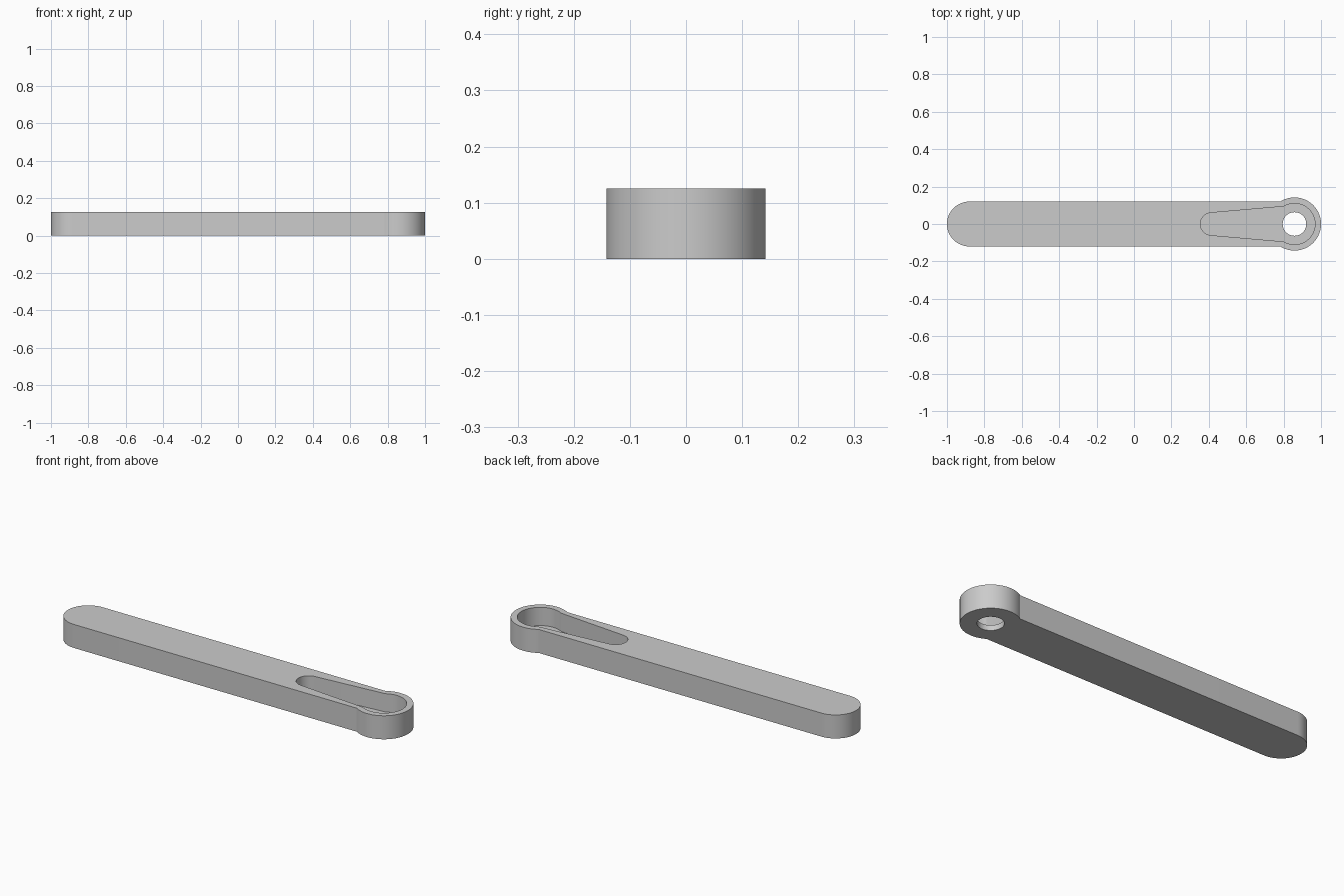
import bpy
import bmesh
from math import asin, cos, sin, pi, radians

cube = bpy.data.objects.get("Cube")
if cube:
    bpy.data.objects.remove(cube, do_unlink=True)

HEIGHT, FLOOR = 0.125, 0.028
HEAD_X = 0.858


def arc(cx, r, start, end, steps):
    return [(cx + r * cos(start + (end - start) * i / steps),
             r * sin(start + (end - start) * i / steps)) for i in range(steps + 1)]


def keyhole(tail_x, tail_r, tail_tilt, head_r, neck):
    """Round tail joined by straight sides to a larger round head."""
    tail = arc(tail_x, tail_r, pi / 2 + tail_tilt, 1.5 * pi - tail_tilt, 32)
    sweep = pi - asin(neck / head_r)
    return tail + arc(HEAD_X, head_r, -sweep, sweep, 56)


bm = bmesh.new()


def ring(points, z):
    verts = [bm.verts.new((x, y, z)) for x, y in points]
    return [bm.edges.new((v, verts[(i + 1) % len(verts)])) for i, v in enumerate(verts)]


def wall(points, z0, z1):
    """Vertical wall between two matching outlines; returns both edge loops."""
    low, high = ring(points, z0), ring(points, z1)
    for a, b in zip(low, high):
        bm.faces.new((a.verts[0], a.verts[1], b.verts[1], b.verts[0]))
    return low, high


def cap(*loops):
    edges = [e for loop in loops for e in loop]
    bmesh.ops.triangle_fill(bm, edges=edges, use_beauty=True)


# Outer side, tapered pocket and pivot hole
outer_low, outer_high = wall(keyhole(-0.88, 0.12, 0, 0.142, 0.12), 0, HEIGHT)
pocket_low, pocket_high = wall(keyhole(0.415, 0.06, radians(5), 0.11, 0.094), FLOOR, HEIGHT)
hole_low, hole_high = wall(arc(HEAD_X, 0.063, 0, 2 * pi, 48)[:-1], 0, FLOOR)

# Top, pocket floor and underside
cap(outer_high, pocket_high)
cap(pocket_low, hole_high)
cap(outer_low, hole_low)
bmesh.ops.recalc_face_normals(bm, faces=bm.faces[:])

mesh = bpy.data.meshes.new("lever_arm")
bm.to_mesh(mesh)
bm.free()
arm = bpy.data.objects.new("lever_arm", mesh)
bpy.context.collection.objects.link(arm)

# Plain grey finish
grey = bpy.data.materials.new("light_grey")
grey.use_nodes = True
colour = (0.6, 0.6, 0.6, 1)
grey.diffuse_color = colour
grey.node_tree.nodes["Principled BSDF"].inputs["Base Color"].default_value = colour
mesh.materials.append(grey)

bpy.ops.object.select_all(action="DESELECT")
arm.select_set(True)
bpy.context.view_layer.objects.active = arm
bpy.ops.object.shade_smooth_by_angle(angle=radians(25))
